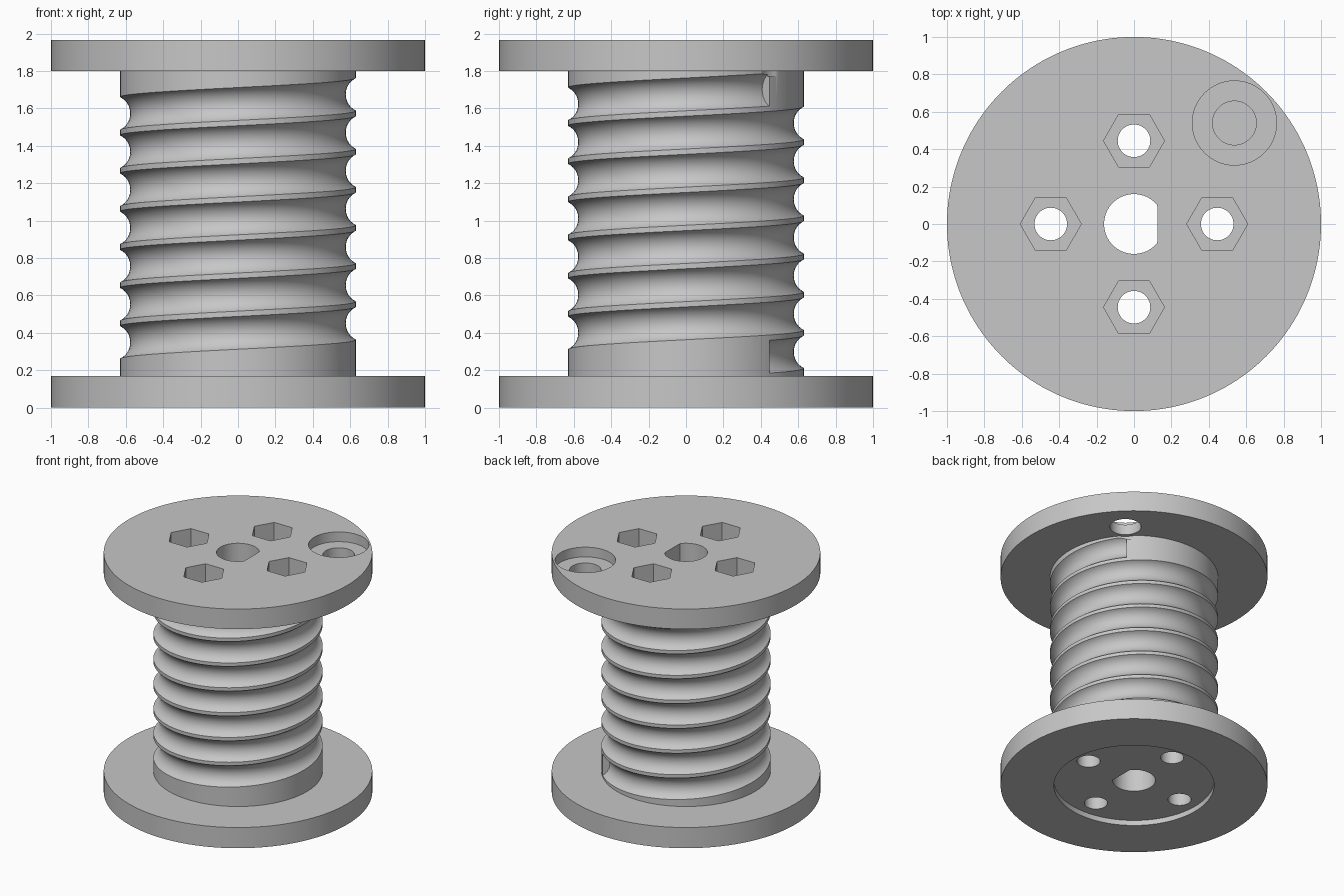
import bpy, bmesh
from math import cos, sin, pi, radians

if "Cube" in bpy.data.objects:
    bpy.data.objects.remove(bpy.data.objects["Cube"], do_unlink=True)

grey = bpy.data.materials.new("plain grey")
grey.use_nodes = True
COLOUR = (0.57, 0.57, 0.57, 1)
grey.diffuse_color = COLOUR
grey.node_tree.nodes["Principled BSDF"].inputs["Base Color"].default_value = COLOUR

# Main sizes
FLANGE_TOP, DRUM_LOW, DRUM_HIGH, DRUM_R = 1.965, 0.17, 1.80, 0.63
TURNS, PITCH, GROOVE_START = 7, 0.204, 0.272


def finish(bm, name):
    bmesh.ops.recalc_face_normals(bm, faces=bm.faces)
    mesh = bpy.data.meshes.new(name)
    bm.to_mesh(mesh)
    bm.free()
    mesh.materials.append(grey)
    obj = bpy.data.objects.new(name, mesh)
    bpy.context.collection.objects.link(obj)
    return obj


def prism(name, r, low, high, x=0, y=0, sides=64, flat=None):
    """Upright prism; flat limits its +x reach to make a D shape."""
    bm = bmesh.new()
    points = []
    for i in range(sides):
        a = 2 * pi * i / sides
        px = r * cos(a)
        points.append((x + (px if flat is None else min(px, flat)), y + r * sin(a)))
    rings = [[bm.verts.new((px, py, z)) for px, py in points] for z in (low, high)]
    for ring in rings:
        bm.faces.new(ring)
    for i in range(sides):
        j = (i + 1) % sides
        bm.faces.new((rings[0][i], rings[0][j], rings[1][j], rings[1][i]))
    return finish(bm, name)


def helix_tube(name, path_r, tube_r, steps=80, sides=32):
    """Round section swept along the rising groove path."""
    bm = bmesh.new()
    rings = []
    for s in range(TURNS * steps + 1):
        turn = s / steps
        a = radians(45) + 2 * pi * turn
        ring = []
        for k in range(sides):
            b = 2 * pi * k / sides
            r = path_r + tube_r * cos(b)
            z = GROOVE_START + PITCH * turn + tube_r * sin(b)
            ring.append(bm.verts.new((r * cos(a), r * sin(a), z)))
        rings.append(ring)
    for p, q in zip(rings, rings[1:]):
        for k in range(sides):
            n = (k + 1) % sides
            bm.faces.new((p[k], p[n], q[n], q[k]))
    bm.faces.new(rings[0])
    bm.faces.new(rings[-1])
    return finish(bm, name)


def cut(obj, cutters):
    bpy.context.view_layer.objects.active = obj
    for cutter in cutters:
        mod = obj.modifiers.new("cut", 'BOOLEAN')
        mod.operation = 'DIFFERENCE'
        mod.solver = 'EXACT'
        mod.object = cutter
        bpy.ops.object.modifier_apply(modifier=mod.name)


# Solid parts
lower_flange = prism("lower_flange", 1, 0, DRUM_LOW, sides=160)
drum = prism("drum", DRUM_R, DRUM_LOW, DRUM_HIGH, sides=160)
upper_flange = prism("upper_flange", 1, DRUM_HIGH, FLANGE_TOP, sides=160)
parts = [lower_flange, drum, upper_flange]

# Cutters for the shaft, bolts, nut pockets and cord hole
shaft = prism("shaft_cutter", 0.16, -0.2, 2.2, flat=0.125)
bolts, nuts = [], []
for i in range(4):
    bx, by = 0.445 * cos(i * pi / 2), 0.445 * sin(i * pi / 2)
    bolts.append(prism("bolt_cutter", 0.087, -0.2, 2.2, bx, by, 48))
    nuts.append(prism("nut_cutter", 0.163, 1.7, 2.2, bx, by, 6))
recess = prism("recess_cutter", 0.6, -0.2, 0.043, sides=128)
cord = prism("cord_cutter", 0.117, 1.7, 2.2, 0.537, 0.54)
cord_seat = prism("cord_seat_cutter", 0.225, 1.885, 2.2, 0.537, 0.54, 96)
cord_relief = prism("cord_relief_cutter", 0.145, 1.77, 1.9, 0.537, 0.54)
groove = helix_tube("groove_cutter", 0.675, 0.099)

cut(lower_flange, [recess, shaft] + bolts)
cut(drum, [groove, cord_relief, shaft] + bolts)
cut(upper_flange, [shaft, cord_seat, cord] + nuts)

for cutter in [shaft, recess, cord, cord_seat, cord_relief, groove] + bolts + nuts:
    bpy.data.objects.remove(cutter, do_unlink=True)

# Smooth round walls, crisp rims
bpy.ops.object.select_all(action='DESELECT')
for part in parts:
    part.select_set(True)
bpy.context.view_layer.objects.active = drum
bpy.ops.object.shade_smooth_by_angle(angle=radians(30))
